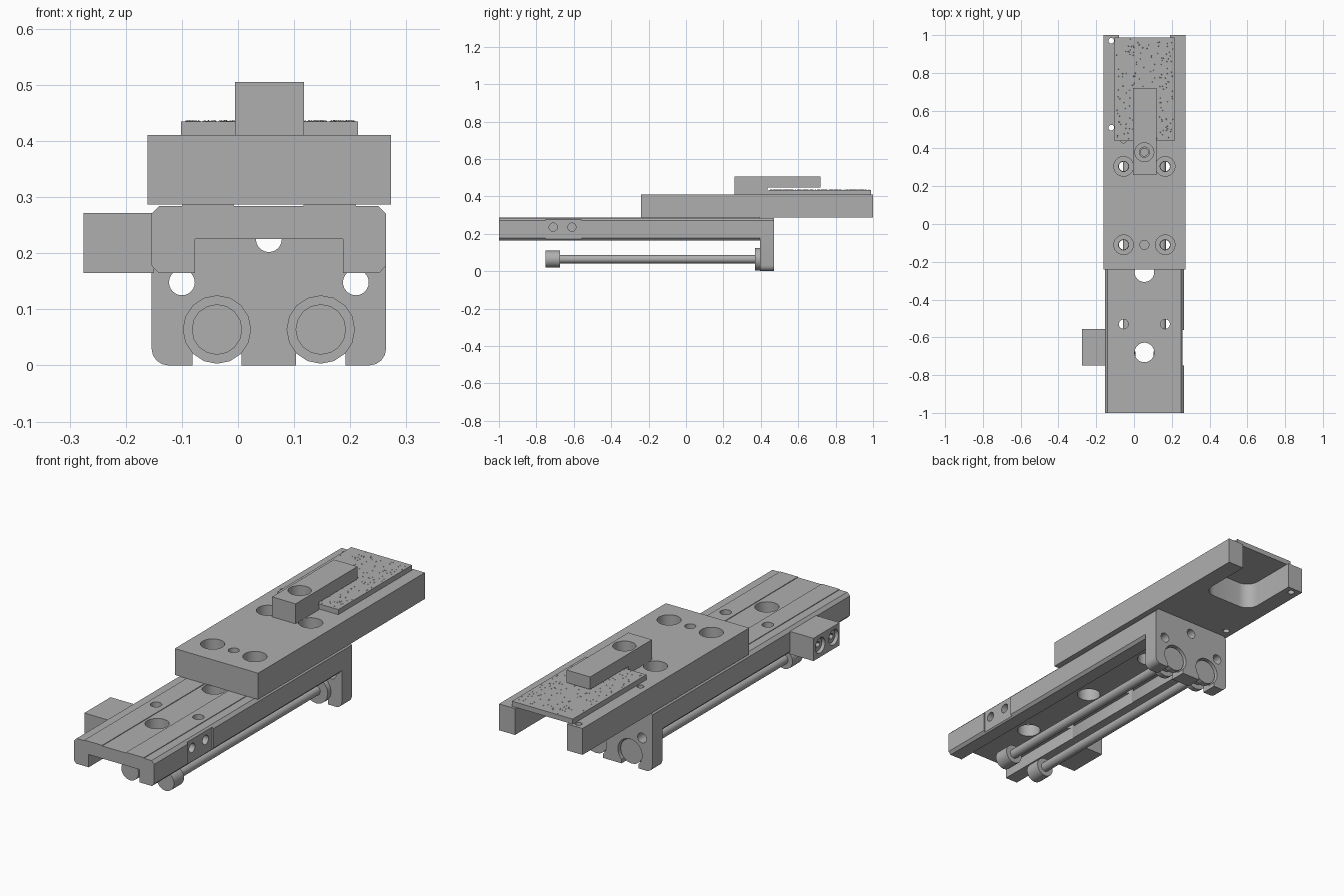
import bpy, bmesh, math, random
from mathutils import Vector

cube = bpy.data.objects.get("Cube")
if cube:
    bpy.data.objects.remove(cube, do_unlink=True)

grey = bpy.data.materials.new("machined_grey")
grey.use_nodes = True
COLOUR = (0.43, 0.43, 0.43, 1)
grey.diffuse_color = COLOUR
grey.node_tree.nodes["Principled BSDF"].inputs["Base Color"].default_value = COLOUR

MID = 0.055          # shared centre line of the assembly
PLACE = {"x": lambda u, v, a: (a, u, v),
         "y": lambda u, v, a: (u, a, v),
         "z": lambda u, v, a: (u, v, a)}


def finish(name, bm):
    bmesh.ops.recalc_face_normals(bm, faces=bm.faces)
    mesh = bpy.data.meshes.new(name)
    bm.to_mesh(mesh)
    bm.free()
    mesh.materials.append(grey)
    ob = bpy.data.objects.new(name, mesh)
    bpy.context.collection.objects.link(ob)
    return ob


def prism(name, outline, axis, start, end):
    """Extrude a 2D outline along an axis."""
    bm = bmesh.new()
    base = bm.faces.new([bm.verts.new(PLACE[axis](u, v, start)) for u, v in outline])
    new = bmesh.ops.extrude_face_region(bm, geom=[base])["geom"]
    shift = Vector(PLACE[axis](0, 0, end - start))
    bmesh.ops.translate(bm, vec=shift, verts=[g for g in new if isinstance(g, bmesh.types.BMVert)])
    return finish(name, bm)


def box(name, x0, x1, y0, y1, z0, z1):
    return prism(name, [(x0, y0), (x1, y0), (x1, y1), (x0, y1)], "z", z0, z1)


def arc(u, v, r, a0, a1, n):
    steps = [math.radians(a0 + (a1 - a0) * i / n) for i in range(n + 1)]
    return [(u + r * math.cos(a), v + r * math.sin(a)) for a in steps]


def cylinder(name, u, v, r, axis, start, end, sides=24):
    return prism(name, arc(u, v, r, 0, 360, sides)[:-1], axis, start, end)


def select(ob):
    bpy.ops.object.select_all(action="DESELECT")
    ob.select_set(True)
    bpy.context.view_layer.objects.active = ob


def combine(target, tool, operation="DIFFERENCE"):
    """Apply a boolean and discard its tool."""
    tool.hide_render = True
    mod = target.modifiers.new("cut", "BOOLEAN")
    mod.operation, mod.object, mod.solver = operation, tool, "EXACT"
    select(target)
    bpy.ops.object.modifier_apply(modifier=mod.name)
    bpy.data.objects.remove(tool, do_unlink=True)


def drill(target, u, v, r, axis, start, end):
    combine(target, cylinder("drill", u, v, r, axis, start, end))


# Slotted rail with a channel below and two raised strips on top
half = [(0.132, 0.225), (0.132, 0.165), (0.197, 0.165), (0.209, 0.178), (0.209, 0.270),
        (0.195, 0.284), (0.155, 0.284), (0.155, 0.287), (0.062, 0.287), (0.062, 0.284)]
profile = [(MID + u, z) for u, z in half] + [(MID - u, z) for u, z in reversed(half)]
rail = prism("rail", profile, "y", -1, 0.395)
for y in (-0.68, -0.255, 0.17):
    drill(rail, MID, y, 0.052, "z", 0.1, 0.35)
for y in (-0.53, -0.11, 0.305):
    for side in (-1, 1):
        drill(rail, MID + side * 0.11, y, 0.025, "z", 0.1, 0.35)
# Milled flat and cross holes on the rail side
combine(rail, box("flat", 0.258, 0.3, -0.75, -0.56, 0.1, 0.35))
for y in (-0.71, -0.61):
    drill(rail, y, 0.235, 0.022, "x", 0.2, 0.3)

# Side stop block with two recessed socket screws
block = box("side_block", -0.275, -0.15, -0.75, -0.555, 0.165, 0.272)
for y in (-0.705, -0.605):
    drill(block, y, 0.22, 0.036, "x", -0.3, -0.225)
    screw = cylinder("block_screw", y, 0.22, 0.030, "x", -0.262, -0.22)
    combine(screw, cylinder("socket", y, 0.22, 0.015, "x", -0.3, -0.24, 6))

# End plate with rounded lower corners
right = arc(MID + 0.179, 0.03, 0.03, -90, 0, 4) + [(MID + 0.209, 0.27), (MID + 0.195, 0.284)]
left = [(2 * MID - x, z) for x, z in reversed(right)]
end_plate = prism("end_plate", right + left, "y", 0.395, 0.47)
for x, z in ((-0.10, 0.148), (0.21, 0.148), (MID, 0.225)):
    drill(end_plate, x, z, 0.023, "y", 0.3, 0.5)

# Pair of long screws held in open slots of the end plate
for side, label in ((-1, "right"), (1, "left")):
    x, z = MID + side * 0.0925, 0.064
    slot = arc(x, z, 0.044, 0, 180, 12) + [(x - 0.044, -0.05), (x + 0.044, -0.05)]
    combine(end_plate, prism("slot", slot, "y", 0.35, 0.5))
    drill(end_plate, x, z, 0.063, "y", 0.43, 0.5)
    for part, r, y0, y1 in (("knob", 0.045, -0.75, -0.675), ("rod", 0.022, -0.675, 0.37),
                            ("flange", 0.061, 0.37, 0.395), ("neck", 0.038, 0.395, 0.43),
                            ("head", 0.058, 0.43, 0.458)):
        cylinder(f"{label}_screw_{part}", x, z, r, "y", y0, y1, 16)

# Carriage plate with a rounded slot open at the back
plate = box("carriage_plate", -0.161, 0.273, -0.24, 1, 0.287, 0.411)
opening = arc(0.13, 0.78, 0.06, 0, -90, 6) + arc(-0.02, 0.78, 0.06, -90, -180, 6)
opening += [(-0.08, 1.1), (0.19, 1.1)]
combine(plate, prism("opening", opening, "z", 0.2, 0.5))
for y in (-0.11, 0.305):
    for side in (-1, 1):
        drill(plate, MID + side * 0.11, y, 0.052, "z", 0.345, 0.5)
        drill(plate, MID + side * 0.11, y, 0.027, "z", 0.2, 0.5)
for y in (0.51, 0.97):
    drill(plate, -0.12, y, 0.015, "z", 0.2, 0.5)
drill(plate, MID, -0.11, 0.024, "z", 0.2, 0.5)
drill(plate, -0.055, 0.445, 0.016, "z", 0.35, 0.5)
drill(plate, MID, 0.38, 0.02, "z", 0.33, 0.5)

# Grip pad with a fine scattered grain
box("grip_pad", -0.102, 0.214, 0.44, 0.988, 0.411, 0.435)
random.seed(4)
grain = bmesh.new()
for _ in range(160):
    x, y = random.uniform(-0.095, 0.207), random.uniform(0.45, 0.98)
    ring = [grain.verts.new((u, v, 0.435)) for u, v in arc(x, y, 0.003, 0, 360, 4)[:-1]]
    tip = grain.verts.new((x, y, 0.437))
    for a, b in zip(ring, ring[1:] + ring[:1]):
        grain.faces.new((a, b, tip))
finish("pad_grain", grain)

# Stepped clamp bar with a counterbored bolt hole
step = [(0.26, 0.411), (0.435, 0.411), (0.435, 0.446), (0.72, 0.446), (0.72, 0.505), (0.26, 0.505)]
clamp = prism("clamp_bar", step, "x", -0.005, 0.118)
drill(clamp, MID, 0.38, 0.05, "z", 0.45, 0.6)
drill(clamp, MID, 0.38, 0.027, "z", 0.4, 0.6)

# Smooth the round walls and keep the machined edges crisp
for ob in list(bpy.context.scene.objects):
    if ob.type == "MESH" and grey.name in ob.data.materials:
        select(ob)
        bpy.ops.object.shade_smooth_by_angle(angle=math.radians(30))
